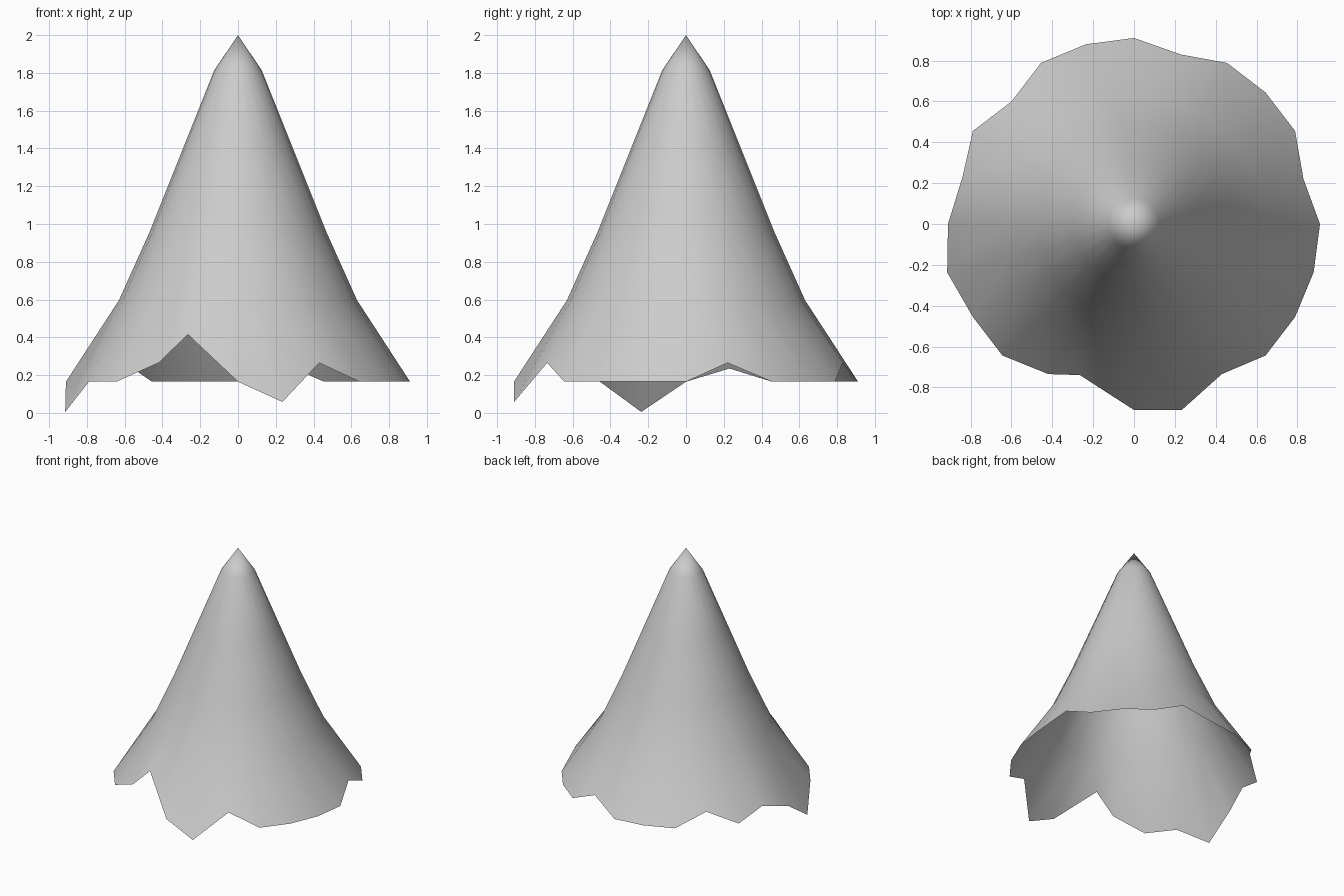
import bpy, bmesh
from math import cos, sin, pi

if "Cube" in bpy.data.objects:
    bpy.data.objects.remove(bpy.data.objects["Cube"])

SIDES = 24
# cone profile: radius, height
RINGS = [(0.125, 1.815), (0.297, 1.385), (0.467, 0.96), (0.63, 0.597)]
HEM = (0.911, 0.165)
# torn spots in the hem: side index -> (x, y, z)
TORN = {
    1: (0.83, 0.22, 0.265), 5: (0.23, 0.83, 0.265),
    9: (-0.60, 0.60, 0.265), 11: (-0.84, 0.23, 0.235),
    13: (-0.915, -0.237, 0.005), 16: (-0.42, -0.735, 0.265),
    17: (-0.265, -0.74, 0.415), 19: (0.235, -0.91, 0.058),
    20: (0.43, -0.735, 0.265),
}


def ring(bm, r, z):
    return [bm.verts.new((r * cos(2 * pi * i / SIDES), r * sin(2 * pi * i / SIDES), z))
            for i in range(SIDES)]


bm = bmesh.new()
tip = bm.verts.new((0, 0, 2))
loops = [ring(bm, r, z) for r, z in RINGS + [HEM]]

# ragged lower edge
for i, co in TORN.items():
    loops[-1][i].co = co

# pointed tip
for i in range(SIDES):
    bm.faces.new((tip, loops[0][i], loops[0][(i + 1) % SIDES]))

# open single-sheet walls
for a, b in zip(loops, loops[1:]):
    for i in range(SIDES):
        j = (i + 1) % SIDES
        bm.faces.new((a[i], b[i], b[j], a[j]))

for f in bm.faces:
    f.smooth = True
mesh = bpy.data.meshes.new("ragged_cone")
bm.to_mesh(mesh)
bm.free()
cone = bpy.data.objects.new("ragged_cone", mesh)
bpy.context.collection.objects.link(cone)
